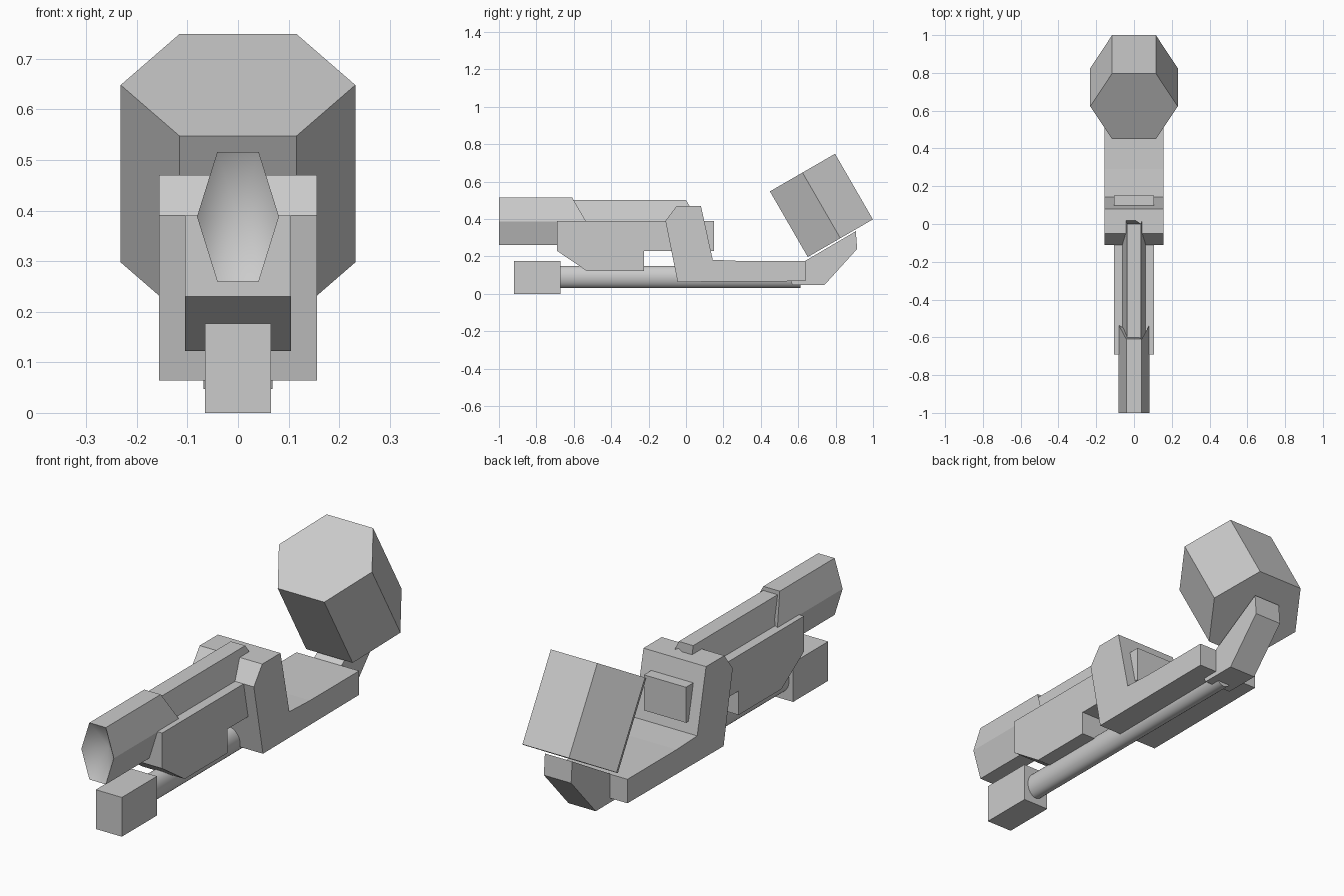
import bpy, bmesh, math
from mathutils import Matrix

if "Cube" in bpy.data.objects:
    bpy.data.objects.remove(bpy.data.objects["Cube"])

grey = bpy.data.materials.new("plain grey")
grey.diffuse_color = (0.6, 0.6, 0.6, 1)
grey.use_nodes = True
grey.node_tree.nodes["Principled BSDF"].inputs["Base Color"].default_value = grey.diffuse_color


def finish(name, bm):
    bmesh.ops.recalc_face_normals(bm, faces=bm.faces)
    mesh = bpy.data.meshes.new(name)
    bm.to_mesh(mesh)
    bm.free()
    mesh.materials.append(grey)
    ob = bpy.data.objects.new(name, mesh)
    bpy.context.collection.objects.link(ob)
    return ob


def loft(bm, a, b, cap_start=True):
    """Join two matching rings with side faces and end caps."""
    va = [bm.verts.new(p) for p in a]
    vb = [bm.verts.new(p) for p in b]
    for i in range(len(va)):
        j = (i + 1) % len(va)
        bm.faces.new((va[i], va[j], vb[j], vb[i]))
    bm.faces.new(vb)
    if cap_start:
        bm.faces.new(va)
    return va


def side_profile(name, half_width, outline):
    """Extrude a (y, z) outline across x."""
    bm = bmesh.new()
    loft(bm, [(-half_width, y, z) for y, z in outline],
         [(half_width, y, z) for y, z in outline])
    return finish(name, bm)


def hexagon(wide, narrow, half_height):
    return [(wide, 0), (narrow, half_height), (-narrow, half_height),
            (-wide, 0), (-narrow, -half_height), (narrow, -half_height)]


# Main body with the sloped nose and underside step
side_profile("body", 0.105, [(-0.69, 0.39), (-0.69, 0.23), (-0.53, 0.122), (-0.225, 0.122),
                             (-0.225, 0.23), (0.15, 0.23), (0.15, 0.39)])

# Frame: upright collar and long rear deck
side_profile("frame", 0.156, [(-0.11, 0.39), (-0.05, 0.47), (0.08, 0.47), (0.143, 0.182),
                              (0.29, 0.176), (0.64, 0.176), (0.64, 0.068), (-0.045, 0.064)])

# Bent neck that carries the drum
side_profile("neck", 0.068, [(0.56, 0.068), (0.57, 0.047), (0.74, 0.047), (0.915, 0.24),
                             (0.908, 0.335), (0.64, 0.178)])

# Block at the front of the rod
side_profile("front_block", 0.065, [(-0.92, 0), (-0.67, 0), (-0.67, 0.177), (-0.92, 0.177)])

# Lower rod
bm = bmesh.new()
ring = [(0.045 * math.cos(t), 0.09 + 0.06 * math.sin(t))
        for t in (math.tau * i / 32 for i in range(32))]
loft(bm, [(x, -0.70, z) for x, z in ring], [(x, 0.613, z) for x, z in ring])
for f in bm.faces:
    f.smooth = len(f.verts) == 4
for e in bm.edges:
    e.smooth = all(f.smooth for f in e.link_faces)
finish("lower_rod", bm)

# Rear barrel with a slanted back end
bm = bmesh.new()
pts = hexagon(0.062, 0.036, 0.112)
loft(bm, [(x, -0.65, 0.39 + z) for x, z in pts],
     [(x, 0.065 - 0.58 * abs(z), 0.39 + z) for x, z in pts])
finish("rear_barrel", bm)

# Muzzle with a slanted back end and a smooth dished front
bm = bmesh.new()
pts = hexagon(0.081, 0.041, 0.128)
rim = loft(bm, [(x, -1.0, 0.388 + z) for x, z in pts],
           [(x, -0.535 - 0.58 * abs(z), 0.388 + z) for x, z in pts], cap_start=False)
centre = bm.verts.new((0, -0.92, 0.388))
for i in range(6):
    a, b = rim[i], rim[(i + 1) % 6]
    bm.faces.new((a, b, centre)).smooth = True
    bm.edges.get((a, b)).smooth = False
finish("muzzle", bm)

# Tilted six-sided drum
bm = bmesh.new()
pts = hexagon(0.232, 0.116, 0.201)
loft(bm, [(x, y, -0.2025) for x, y in pts], [(x, y, 0.2025) for x, y in pts])
bm.transform(Matrix.Translation((0, 0.724, 0.473)) @ Matrix.Rotation(math.radians(30), 4, 'X'))
finish("drum", bm)
